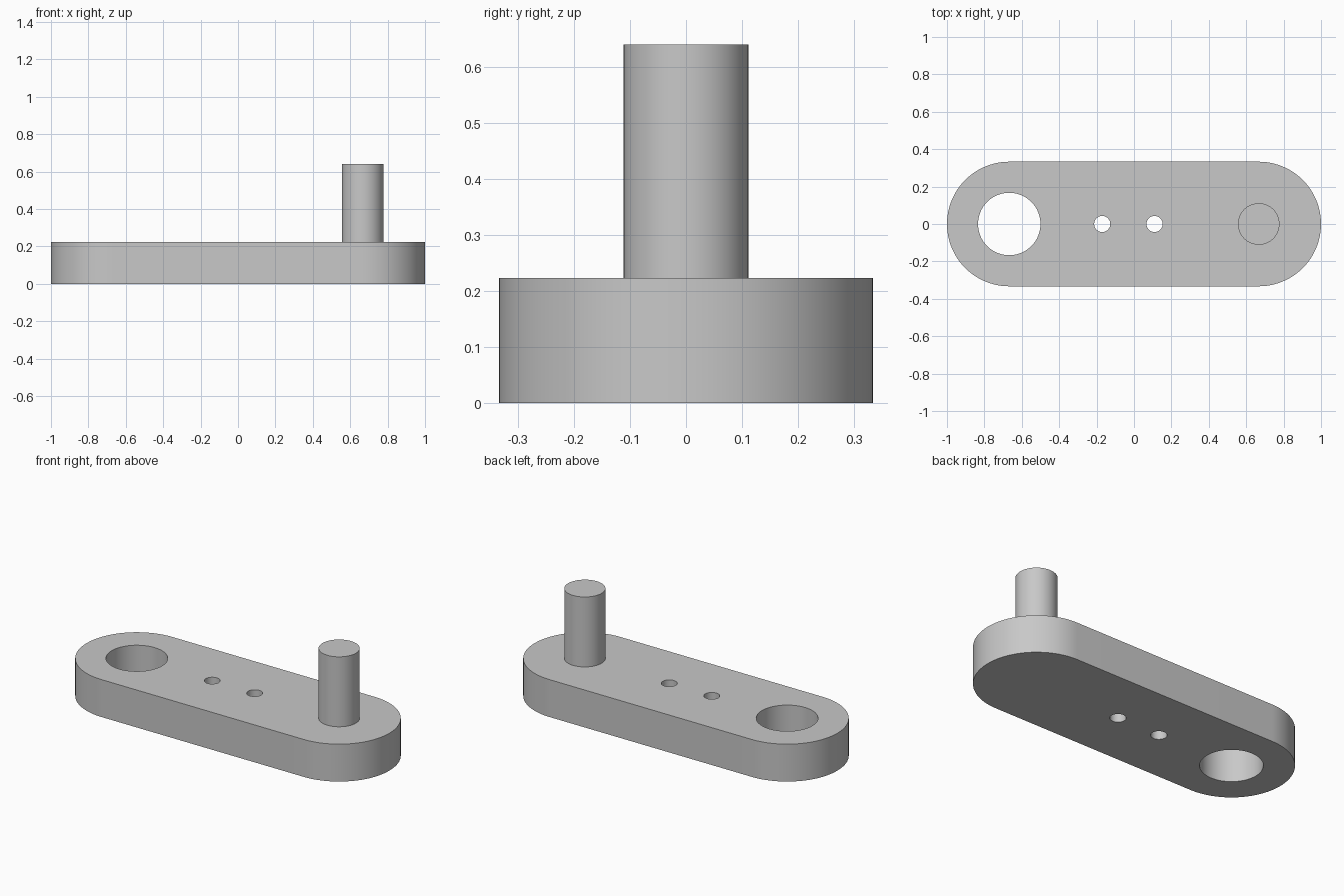
import bpy
import bmesh
from math import cos, sin, pi, radians

cube = bpy.data.objects.get("Cube")
if cube:
    bpy.data.objects.remove(cube, do_unlink=True)

END_X = 0.667      # centre of each rounded end
END_R = 0.333
PLATE_H = 0.223
PIN_TOP = 0.64

# Single grey material
grey = bpy.data.materials.new("plain grey")
grey.use_nodes = True
colour = (0.58, 0.58, 0.58, 1)
grey.diffuse_color = colour
grey.node_tree.nodes["Principled BSDF"].inputs["Base Color"].default_value = colour


def arc(cx, radius, start, sweep, steps):
    return [(cx + radius * cos(start + sweep * i / steps),
             radius * sin(start + sweep * i / steps)) for i in range(steps + 1)]


def prism(name, outline, z0, z1):
    """Extrude a flat outline from z0 up to z1."""
    bm = bmesh.new()
    base = bm.faces.new([bm.verts.new((x, y, z0)) for x, y in outline])
    top = bmesh.ops.extrude_face_region(bm, geom=[base], use_keep_orig=True)
    verts = [v for v in top["geom"] if isinstance(v, bmesh.types.BMVert)]
    bmesh.ops.translate(bm, verts=verts, vec=(0, 0, z1 - z0))
    bmesh.ops.recalc_face_normals(bm, faces=bm.faces)
    mesh = bpy.data.meshes.new(name)
    bm.to_mesh(mesh)
    bm.free()
    mesh.materials.append(grey)
    obj = bpy.data.objects.new(name, mesh)
    bpy.context.collection.objects.link(obj)
    return obj


def cylinder(name, x, radius, z0, z1, sides=64):
    return prism(name, arc(x, radius, 0, 2 * pi, sides)[:-1], z0, z1)


def activate(obj):
    bpy.ops.object.select_all(action='DESELECT')
    obj.select_set(True)
    bpy.context.view_layer.objects.active = obj


# Arm plate with two rounded ends
outline = arc(END_X, END_R, -pi / 2, pi, 48) + arc(-END_X, END_R, pi / 2, pi, 48)
plate = prism("arm_plate", outline, 0, PLATE_H)

# Through holes: one large bore and two small ones
for x, radius in ((-END_X, 0.167), (-0.17, 0.043), (0.11, 0.043)):
    cutter = cylinder("hole_cutter", x, radius, -0.1, PLATE_H + 0.1)
    cutter.hide_render = True
    activate(plate)
    cut = plate.modifiers.new("hole", 'BOOLEAN')
    cut.operation = 'DIFFERENCE'
    cut.solver = 'EXACT'
    cut.object = cutter
    bpy.ops.object.modifier_apply(modifier=cut.name)
    bpy.data.objects.remove(cutter, do_unlink=True)

# Upright pin on the left end
pin = cylinder("crank_pin", END_X, 0.111, PLATE_H, PIN_TOP)

for part in (plate, pin):
    activate(part)
    bpy.ops.object.shade_smooth_by_angle(angle=radians(30))
